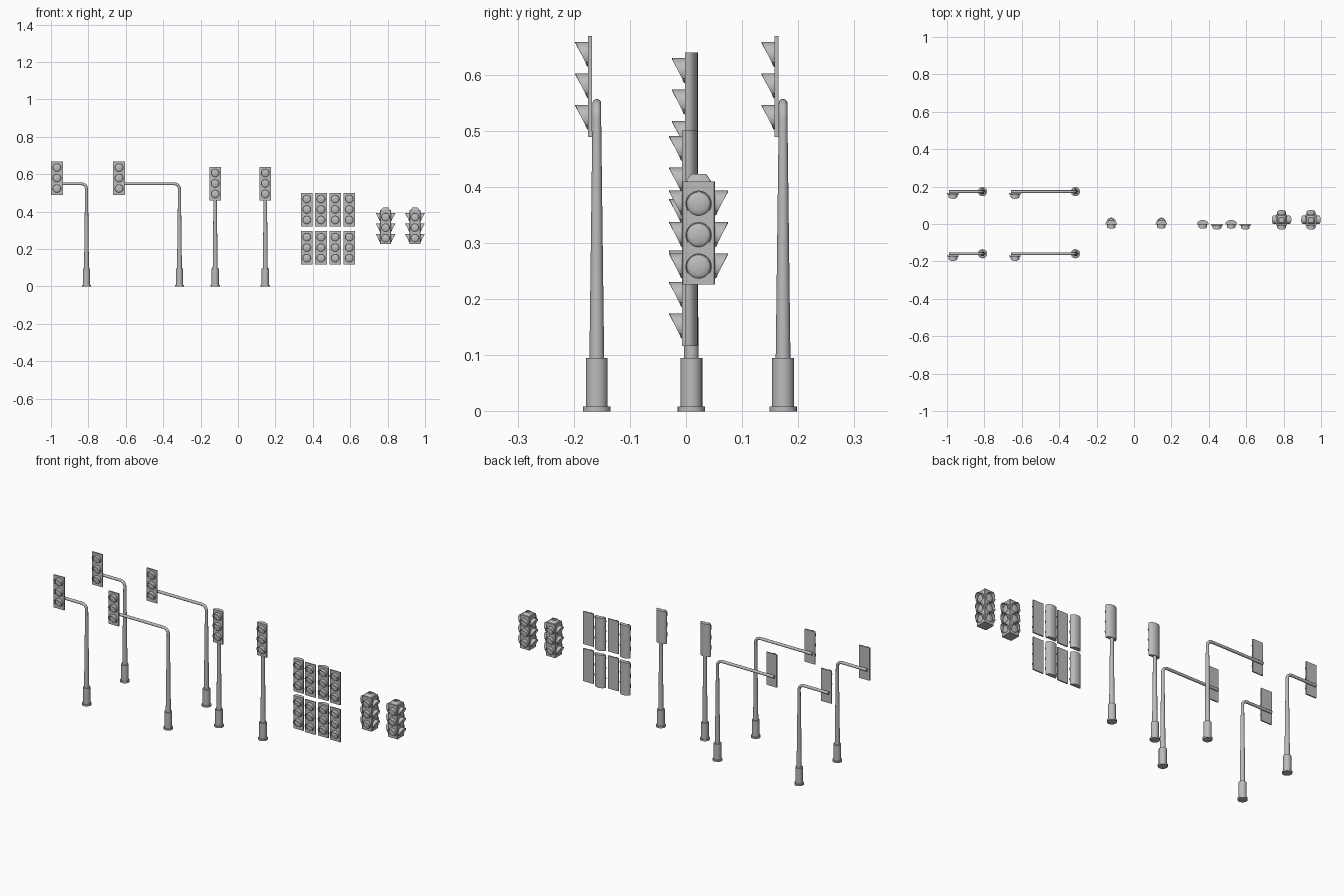
import bpy, bmesh, math
from mathutils import Vector, Matrix

cube = bpy.data.objects.get("Cube")
if cube:
    bpy.data.objects.remove(cube, do_unlink=True)

grey = bpy.data.materials.new("plain grey")
grey.use_nodes = True
COLOUR = (0.5, 0.5, 0.5, 1)
grey.diffuse_color = COLOUR
grey.node_tree.nodes["Principled BSDF"].inputs["Base Color"].default_value = COLOUR

W, H = 0.06, 0.18          # signal face size
STEP = 0.056               # distance between lamps
LENS_R, HOOD_R = 0.021, 0.0235


def finish(bm, name):
    """Turn a bmesh into a shaded object."""
    bmesh.ops.recalc_face_normals(bm, faces=bm.faces)
    mesh = bpy.data.meshes.new(name)
    bm.to_mesh(mesh)
    bm.free()
    mesh.materials.append(grey)
    ob = bpy.data.objects.new(name, mesh)
    bpy.context.collection.objects.link(ob)
    bpy.ops.object.select_all(action='DESELECT')
    ob.select_set(True)
    bpy.context.view_layer.objects.active = ob
    bpy.ops.object.shade_smooth_by_angle(angle=math.radians(35))
    return ob


def loft(bm, rings):
    """Skin closed rings of points and cap both ends."""
    loops = [[bm.verts.new(p) for p in ring] for ring in rings]
    n = len(loops[0])
    for a, b in zip(loops, loops[1:]):
        for i in range(n):
            j = (i + 1) % n
            bm.faces.new((a[i], a[j], b[j], b[i]))
    bm.faces.new(loops[0])
    bm.faces.new(loops[-1])


def tube(bm, stations, y, sides=24):
    """Round tube through (x, z, radius, heading) stations; heading 0 is up."""
    rings = []
    for x, z, r, h in stations:
        side = Vector((math.cos(h), 0, math.sin(h)))
        rings.append([Vector((x, y, z)) + r * (math.cos(a) * side + math.sin(a) * Vector((0, 1, 0)))
                      for a in (2 * math.pi * i / sides for i in range(sides))])
    loft(bm, rings)


def square(cx, cy, z, half, cut=0.0):
    """Square outline with clipped corners."""
    h, c = half, half - cut
    pts = [(h, -c), (h, c), (c, h), (-c, h), (-h, c), (-h, -c), (-c, -h), (c, -h)]
    return [(cx + x, cy + y, z) for x, y in pts]


def add_lamp(bm, m):
    """Domed lens and slanted hood, facing local -y, placed by matrix m."""
    n = 24
    rings = []
    for k in range(5):
        t = k / 4 * math.radians(80)
        r, d = LENS_R * math.cos(t), 0.006 * math.sin(t)
        rings.append([m @ Vector((r * math.cos(a), -d, r * math.sin(a)))
                      for a in (2 * math.pi * i / n for i in range(n))])
    loft(bm, rings)
    # hood: thin arc shell, longest at the top
    low = math.radians(-33)
    sections = []
    for i in range(n + 1):
        a = low + (math.pi - 2 * low) * i / n
        s = (math.sin(a) + 0.545) / 1.545
        length = 0.005 + 0.018 * s
        sections.append([m @ Vector((r * math.cos(a), -d, r * math.sin(a)))
                         for r, d in ((HOOD_R, 0), (HOOD_R, length),
                                      (HOOD_R - 0.002, length), (HOOD_R - 0.002, 0))])
    loft(bm, sections)


def lamps(name, x, y, z, angles=(0,), reach=0.0):
    """Three lamps on each listed side; reach is the distance from the centre to the face."""
    bm = bmesh.new()
    for angle in angles:
        for k in (-1, 0, 1):
            add_lamp(bm, Matrix.Translation((x, y, z + k * STEP)) @ Matrix.Rotation(angle, 4, 'Z')
                     @ Matrix.Translation((0, -reach, 0)))
    finish(bm, name)


def flat_head(name, x, y, z):
    """Thin back plate with lamps; y is the front face."""
    bm = bmesh.new()
    bmesh.ops.create_cube(bm, size=1, matrix=Matrix.Translation((x, y + 0.0035, z))
                          @ Matrix.Diagonal((W + 0.003, 0.007, H, 1)))
    finish(bm, name + "_back_plate")
    lamps(name + "_lamps", x, y, z)


def round_head(name, x, y, z):
    """Housing with a rounded back; y is the front face."""
    bm = bmesh.new()
    outline = [(-W / 2, 0), (W / 2, 0)]
    outline += [(W / 2 * math.cos(a), 0.004 + 0.019 * math.sin(a))
                for a in (math.pi * i / 16 for i in range(17))]
    loft(bm, [[(x + px, y + py, z + s * H / 2) for px, py in outline] for s in (-1, 1)])
    finish(bm, name + "_housing")
    lamps(name + "_lamps", x, y, z)


def base(name, x, y):
    """Footing with a wider flange."""
    bm = bmesh.new()
    tube(bm, [(x, z, r, 0) for z, r in ((0, 0.0245), (0.009, 0.0245), (0.009, 0.0195),
                                        (0.095, 0.0195), (0.095, 0.012))], y)
    finish(bm, name + "_base")


# Signals hung from bent poles, in two rows
ARM_Z, BEND, ARM_R = 0.549, 0.028, 0.0078
for row, y in (("front", -0.159), ("back", 0.173)):
    for kind, px, hx in (("short", -0.81, -0.968), ("long", -0.313, -0.636)):
        name = f"{row}_{kind}_arm"
        base(name, px, y)
        path = [(px, 0.09, 0.0132, 0), (px, ARM_Z - BEND, ARM_R, 0)]
        for i in range(1, 9):
            h = math.pi / 2 * i / 8
            path.append((px - BEND * (1 - math.cos(h)), ARM_Z - BEND * (1 - math.sin(h)), ARM_R, h))
        path.append((hx - 0.022, ARM_Z, ARM_R, math.pi / 2))
        bm = bmesh.new()
        tube(bm, path, y)
        finish(bm, name + "_pole")
        flat_head(name + "_signal", hx, y - 0.0155, 0.579)

# Signals on top of straight poles
for name, x in (("right_post", -0.122), ("left_post", 0.146)):
    base(name, x, 0.0095)
    bm = bmesh.new()
    tube(bm, [(x, 0.09, 0.0132, 0), (x, 0.47, 0.009, 0)], 0.0095)
    finish(bm, name + "_pole")
    round_head(name + "_signal", x, -0.002, 0.55)

# Loose signals, alternating rounded and flat, in two tiers
for tier, z in (("upper", 0.411), ("lower", 0.207)):
    for i in range(4):
        x = 0.368 + 0.0757 * i
        if i % 2:
            flat_head(f"{tier}_flat_signal_{i}", x, -0.007, z)
        else:
            round_head(f"{tier}_round_signal_{i}", x, -0.002, z)

# Four-sided hanging signals
for name, x in (("right_four_way", 0.789), ("left_four_way", 0.946)):
    y, z = 0.0225, 0.318
    bm = bmesh.new()
    loft(bm, [square(x, y, z + s * 0.0915, 0.0295, 0.002) for s in (-1, 1)])
    finish(bm, name + "_housing")
    bm = bmesh.new()
    loft(bm, [square(x, y, h, r, 0.003) for h, r in ((0.409, 0.023), (0.414, 0.02), (0.423, 0.0135),
                                                     (0.423, 0.009), (0.418, 0.009))])
    finish(bm, name + "_cap")
    lamps(name + "_lamps", x, y, z - 0.004, [math.pi / 2 * k for k in range(4)], 0.0295)
